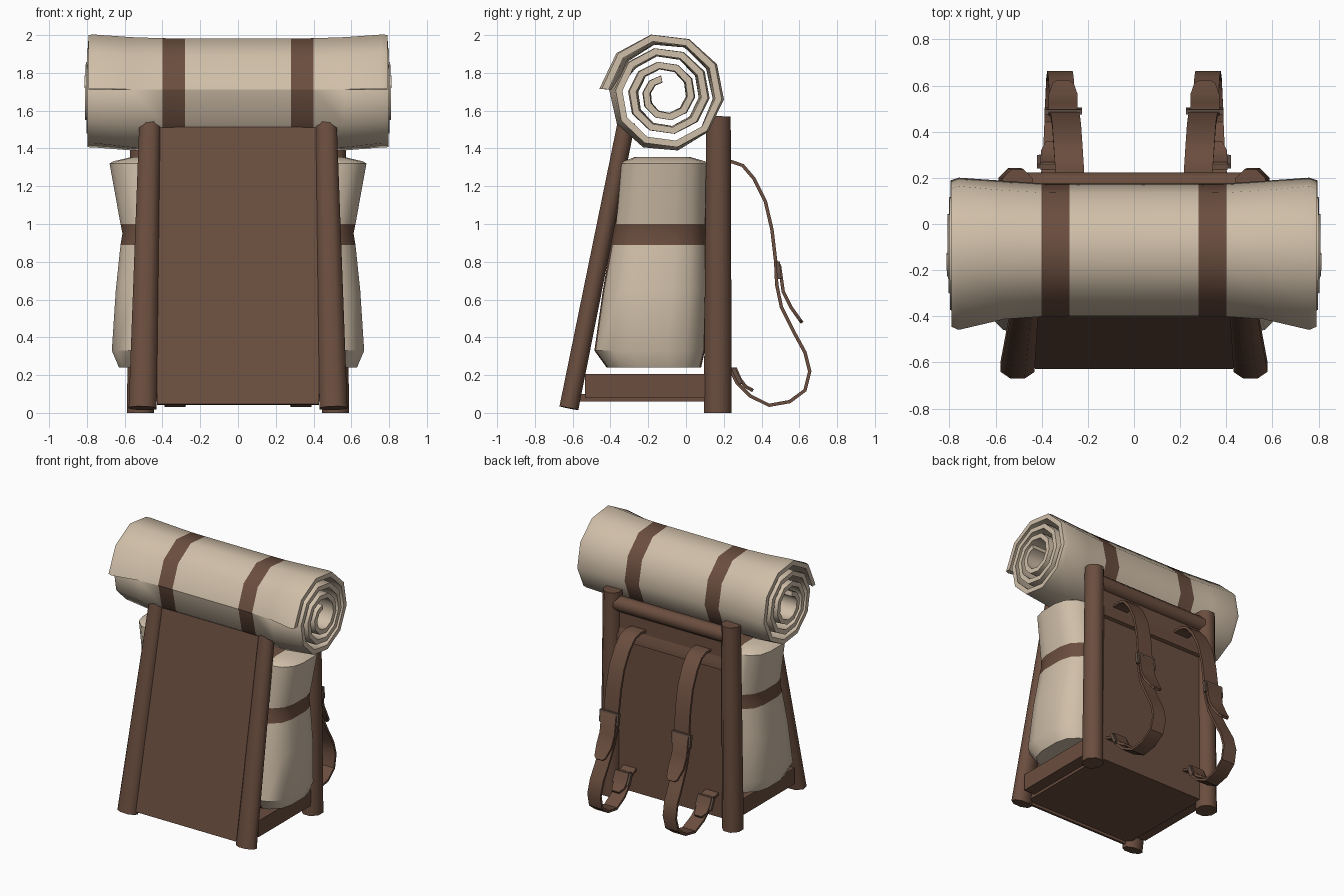
import bpy, bmesh, math
from mathutils import Vector, Matrix

if "Cube" in bpy.data.objects:
    bpy.data.objects.remove(bpy.data.objects["Cube"])


def material(name, rgb):
    m = bpy.data.materials.new(name)
    m.diffuse_color = (*rgb, 1)
    m.use_nodes = True
    m.node_tree.nodes["Principled BSDF"].inputs["Base Color"].default_value = m.diffuse_color
    return m


BROWN = material("brown leather", (0.145, 0.075, 0.049))
TAN = material("tan canvas", (0.63, 0.52, 0.395))
METAL = material("dark buckle", (0.13, 0.085, 0.065))


def finish(name, bm, mats, angle=30):
    bmesh.ops.recalc_face_normals(bm, faces=bm.faces)
    me = bpy.data.meshes.new(name)
    bm.to_mesh(me)
    bm.free()
    for m in mats:
        me.materials.append(m)
    ob = bpy.data.objects.new(name, me)
    bpy.context.collection.objects.link(ob)
    bpy.ops.object.select_all(action='DESELECT')
    ob.select_set(True)
    bpy.context.view_layer.objects.active = ob
    bpy.ops.object.shade_smooth_by_angle(angle=math.radians(angle))
    return ob


def loft(name, rings, mats, rule=None, angle=30, stripes=None):
    """Skin a list of equal rings; both ends closed by a strip of quads."""
    bm = bmesh.new()
    vs = [[bm.verts.new(p) for p in r] for r in rings]
    n = len(rings[0])
    for k in range(len(vs) - 1):
        for i in range(n):
            j = (i + 1) % n
            f = bm.faces.new((vs[k][i], vs[k][j], vs[k + 1][j], vs[k + 1][i]))
            if rule:
                f.material_index = rule(k, i)
    for r in (vs[0], vs[-1]):
        for i in range(n // 2 - 1):
            bm.faces.new((r[i], r[i + 1], r[n - 2 - i], r[n - 1 - i]))
    if stripes:     # cut mirrored stripes between two x values and paint them
        for x in stripes:
            for s in (-1, 1):
                bmesh.ops.bisect_plane(bm, geom=bm.verts[:] + bm.edges[:] + bm.faces[:],
                                       plane_co=(s * x, 0, 0), plane_no=(1, 0, 0))
        for f in bm.faces:
            if stripes[0] < abs(f.calc_center_median().x) < stripes[1]:
                f.material_index = 1
    return finish(name, bm, mats, angle)


def add_box(bm, lo, hi, mat=Matrix()):
    lo, hi = Vector(lo), Vector(hi)
    m = mat @ Matrix.Translation((lo + hi) / 2) @ Matrix.Diagonal((*(hi - lo), 1))
    bmesh.ops.create_cube(bm, size=1, matrix=m)


def box(name, lo, hi, mat=Matrix()):
    bm = bmesh.new()
    add_box(bm, lo, hi, mat)
    return finish(name, bm, [BROWN])


def pole(name, a, b, ra, rb, sides=8):
    """Soft-shaded pole from a to b; ra, rb are (side, depth) radii at each end."""
    a, b = Vector(a), Vector(b)
    d = (b - a).normalized()
    side = Vector((0, 0, 1)) if abs(d.x) > 0.9 else Vector((1, 0, 0))
    v = d.cross(side).normalized()
    u = v.cross(d)
    angs = [2 * math.pi * (i + 0.5) / sides for i in range(sides)]
    rings = [[c + u * r[0] * math.cos(t) + v * r[1] * math.sin(t) for t in angs]
             for c, r in ((a, ra), (b, rb))]
    return loft(name, rings, [BROWN], angle=60)


def ribbon(name, pts, widths, thick=0.018):
    rings = []
    for i, p in enumerate(pts):
        p0, p1 = pts[max(i - 1, 0)], pts[min(i + 1, len(pts) - 1)]
        d = Vector((0, p1[1] - p0[1], p1[2] - p0[2])).normalized()
        nrm = Vector((0, -d.z, d.y)) * thick / 2
        w = Vector((widths[i] / 2, 0, 0))
        p = Vector(p)
        rings.append([p - w - nrm, p + w - nrm, p + w + nrm, p - w + nrm])
    return loft(name, rings, [BROWN], angle=35)


# Rolled blanket: a thick spiral sheet lofted along x, flared at both ends
N, STEP, PITCH, TH = 33, math.radians(36), 0.074, 0.036
half = [(0.79, 0.99, 0), (0.76, 1.03, 0), (0.56, 0.96, 1), (0.40, 0.925, 1), (0.28, 0.92, 1)]
stations = [(-x, k, m) for x, k, m in half] + [(0, 0.92, 1)] + [(x, k, m) for x, k, m in half[::-1]]


def roll_ring(x, k, mid):
    outer, inner = [], []
    for i in range(N):
        back = N - 1 - i
        t = math.radians(175) - back * STEP
        r = 0.322 - PITCH * back / 10
        bulge = math.copysign(0.03 * (1 - r / 0.33), x) if abs(x) > 0.78 else 0
        # between the ends the loose flap lies flush on the layer below
        r -= mid * 0.024 * max(0, 1 - back / 3)
        if back <= 10:
            r += mid * 0.045 * max(0, 1 - (10 - back) / 6)
        for lst, q in ((outer, r + TH / 2), (inner, r - TH / 2)):
            lst.append((x + bulge, -0.11 + k * q * math.cos(t),
                        1.686 + min(1, (1 + k) / 2) * q * math.sin(t)))
    return outer + inner[::-1]


loft("blanket_roll", [roll_ring(*s) for s in stations], [TAN, BROWN],
     lambda k, i: int(k in (3, 6) and N - 12 <= i < N), angle=45)


# Canvas bag with a brown belt at its waist and two lengthwise straps
def bag_ring(z, hx, y0, y1, r):
    pts = []
    for sx, cy, a0 in ((1, y1 - r, 0), (-1, y1 - r, 90), (-1, y0 + r, 180), (1, y0 + r, 270)):
        for s in range(4):
            a = math.radians(a0 + 30 * s)
            pts.append((sx * (hx - r) + r * math.cos(a), cy + r * math.sin(a), z))
    return pts


bag = [(0.24, 0.63, -0.42, 0.08, 0.17), (0.33, 0.668, -0.485, 0.10, 0.2),
       (0.65, 0.647, -0.44, 0.11, 0.18), (0.89, 0.622, -0.40, 0.11, 0.17),
       (0.95, 0.612, -0.39, 0.11, 0.17), (1.0, 0.622, -0.38, 0.11, 0.17),
       (1.32, 0.68, -0.345, 0.11, 0.16), (1.332, 0.66, -0.33, 0.10, 0.15),
       (1.355, 0.56, -0.27, 0.02, 0.10)]
loft("canvas_bag", [bag_ring(*b) for b in bag], [TAN, BROWN],
     lambda k, i: int(k in (3, 4)), angle=40, stripes=(0.38, 0.5))

# Frame posts, side rails and top bar
for s, tag in ((-1, "left"), (1, "right")):
    pole(f"front_post_{tag}", (s * 0.505, -0.62, 0.025), (s * 0.467, -0.315, 1.54),
         (0.08, 0.055), (0.06, 0.05))
    pole(f"back_post_{tag}", (s * 0.517, 0.168, 0), (s * 0.505, 0.172, 1.57),
         (0.077, 0.08), (0.07, 0.07))
    box(f"side_rail_{tag}", (s * 0.5 - 0.05, -0.535, 0.08), (s * 0.5 + 0.05, 0.13, 0.205))
pole("top_bar", (-0.47, 0.172, 1.475), (0.47, 0.172, 1.475), (0.058, 0.055), (0.058, 0.055))

# Panels: sloping front, upright back with folded top, floor
slope = math.atan2(0.305, 1.515)
box("front_panel", (-0.43, -0.012, 0), (0.43, 0.012, 1.515),
    Matrix.Translation((0, -0.617, 0.045)) @ Matrix.Rotation(-slope, 4, 'X'))
box("back_panel", (-0.47, 0.145, 0.06), (0.47, 0.18, 1.47))
fold = [(0.15, 1.19), (0.202, 1.21), (0.202, 1.25), (0.15, 1.36)]
loft("back_panel_fold", [[(x, *p) for p in fold] for x in (-0.46, 0.46)], [BROWN])
box("floor_panel", (-0.46, -0.60, 0.06), (0.46, 0.17, 0.10))

# Shoulder straps with tongues and buckles
path = [(0.17, 1.325), (0.24, 1.33), (0.30, 1.31), (0.36, 1.24), (0.42, 1.12), (0.455, 0.97),
        (0.475, 0.80), (0.48, 0.68), (0.505, 0.56), (0.57, 0.43), (0.63, 0.32), (0.655, 0.22),
        (0.63, 0.12), (0.55, 0.06), (0.44, 0.04), (0.34, 0.09), (0.27, 0.16), (0.24, 0.22),
        (0.18, 0.24)]
tongue = [(0.475, 0.80), (0.495, 0.78), (0.515, 0.64), (0.555, 0.56), (0.605, 0.49), (0.615, 0.477)]
low_tongue = [(0.235, 0.23), (0.262, 0.235), (0.285, 0.18), (0.315, 0.14), (0.355, 0.118)]


def buckle(name, x, y, z, tilt, w):
    bm = bmesh.new()
    m = Matrix.Translation((x, y, z)) @ Matrix.Rotation(tilt, 4, 'X')
    for s in (-1, 1):
        add_box(bm, (s * w - 0.008, -0.011, -0.045), (s * w + 0.008, 0.011, 0.045), m)
        add_box(bm, (-w, -0.011, s * 0.04 - 0.007), (w, 0.011, s * 0.04 + 0.007), m)
    finish(name, bm, [METAL])


for s, tag in ((-1, "left"), (1, "right")):
    n = len(path) - 1
    xs = [s * (0.275 + 0.075 * i / n) for i in range(n + 1)]
    ribbon(f"shoulder_strap_{tag}", [(x, *p) for x, p in zip(xs, path)],
           [0.125 if i < 8 else 0.11 for i in range(n + 1)])
    ribbon(f"strap_tongue_{tag}", [(s * 0.307, *p) for p in tongue],
           [0.125, 0.125, 0.125, 0.125, 0.09, 0.05])
    ribbon(f"lower_tongue_{tag}", [(s * 0.352, *p) for p in low_tongue],
           [0.105, 0.105, 0.105, 0.10, 0.06])
    buckle(f"strap_buckle_{tag}", s * 0.307, 0.49, 0.755, 0.1, 0.073)
    buckle(f"lower_buckle_{tag}", s * 0.352, 0.27, 0.195, 0.45, 0.06)
